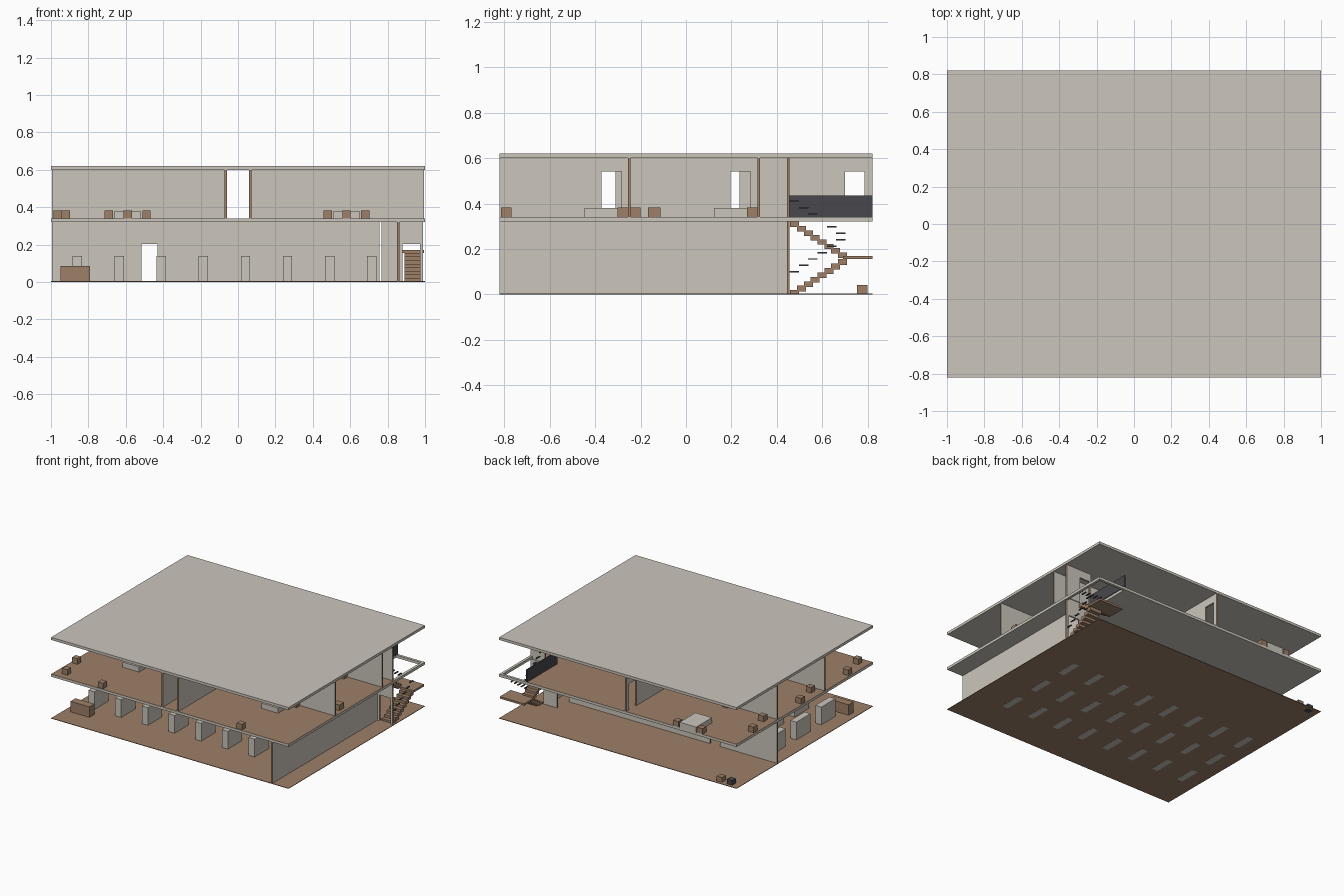
import bpy
import bmesh

cube = bpy.data.objects.get("Cube")
if cube:
    bpy.data.objects.remove(cube, do_unlink=True)


def material(name, rgb):
    m = bpy.data.materials.new(name)
    m.use_nodes = True
    m.diffuse_color = (*rgb, 1)
    m.node_tree.nodes["Principled BSDF"].inputs["Base Color"].default_value = (*rgb, 1)
    return m


PLASTER = material("plaster_beige", (0.60, 0.56, 0.50))
WOOD = material("wood_brown", (0.34, 0.216, 0.138))
DARK = material("dark_metal", (0.065, 0.065, 0.075))


def build(name, boxes, mat, second=None, rule=None):
    """One object from boxes (x0, x1, y0, y1, z0, z1); faces matching rule take the second colour."""
    bm = bmesh.new()
    for x0, x1, y0, y1, z0, z1 in boxes:
        verts = bmesh.ops.create_cube(bm, size=1)["verts"]
        for v in verts:
            v.co.x = x1 if v.co.x > 0 else x0
            v.co.y = y1 if v.co.y > 0 else y0
            v.co.z = z1 if v.co.z > 0 else z0
    bm.normal_update()
    mesh = bpy.data.meshes.new(name)
    mesh.materials.append(mat)
    if second:
        mesh.materials.append(second)
        for f in bm.faces:
            f.material_index = int(rule(f.normal))
    bm.to_mesh(mesh)
    bm.free()
    obj = bpy.data.objects.new(name, mesh)
    bpy.context.collection.objects.link(obj)
    return obj


T = 0.006  # half wall thickness


def wall(name, axis, pos, start, end, z0, z1, doors=(), door_top=0.2):
    """Straight wall along an axis, with door openings and wooden end faces."""
    spans, at = [], start
    for d0, d1 in doors:
        spans += [(at, d0, z0, z1), (d0, d1, z0 + door_top, z1)]
        at = d1
    spans.append((at, end, z0, z1))
    boxes = []
    for a, b, low, high in spans:
        if axis == "x":
            boxes.append((a, b, pos - T, pos + T, low, high))
        else:
            boxes.append((pos - T, pos + T, a, b, low, high))
    build(name, boxes, PLASTER, WOOD, lambda n: abs(getattr(n, axis)) > 0.5)


# Floors and roof
W, D = 1.0, 0.82
LOW, UP, TOP = 0.32, 0.34, 0.60
WELL_X, WELL_Y = 0.77, 0.45
build("ground_floor", [(-W, W, -D, D, 0.001, 0.005)], WOOD)
build("upper_floor", [(-W, W, -D, WELL_Y, LOW, UP), (-W, WELL_X, WELL_Y, D, LOW, UP)],
      PLASTER, WOOD, lambda n: n.z > 0.5)
build("stairwell_frame", [(0.98, W, WELL_Y, D, LOW, UP), (WELL_X, 0.98, D - 0.02, D, LOW, UP)], PLASTER)
build("roof", [(-W, W, -D, D, TOP, 0.62)], PLASTER)

# Ground floor walls
wall("ground_back_wall", "x", 0.32, -0.995, 0.757, 0.002, LOW, [(-0.515, -0.43)])
wall("ground_side_wall", "y", 0.857, -D, WELL_Y - T, 0.002, LOW)
wall("ground_stair_wall", "x", WELL_Y, 0.767, 0.99, 0.002, LOW, [(0.88, 0.972)])

# Upper floor walls
wall("corridor_wall_left", "y", 0.065, -D, 0.326, UP, TOP, [(-0.372, -0.284), (0.196, 0.284)])
wall("corridor_wall_right", "y", -0.065, -D, D, UP, TOP,
     [(-0.395, -0.31), (0.15, 0.236), (0.70, 0.786)])
for label, y in (("front", -0.25), ("rear", 0.32)):
    wall(label + "_room_wall_right", "x", y, -0.995, -0.065 - T, UP, TOP)
    wall(label + "_room_wall_left", "x", y, 0.065 + T, 0.995, UP, TOP)
wall("upper_stair_wall", "x", WELL_Y, WELL_X, 0.99, UP, TOP, [(0.785, 0.87)])

# Shelf blocks in three rows of eight
shelves = []
for y in (-0.45, -0.15, 0.15):
    for i in range(8):
        x = -0.86 + 0.225 * i
        shelves.append((x - 0.025, x + 0.025, y - 0.085, y + 0.085, 0, 0.14))
build("shelves", shelves, PLASTER)


def block(x, y, z, w, h):
    return (x - w / 2, x + w / 2, y - w / 2, y + w / 2, z, z + h)


# Ground floor furniture
build("reception_desk", [(-0.95, -0.79, -0.66, -0.60, 0.005, 0.085)], WOOD)
build("corner_cabinet", [block(-0.84, 0.775, 0.005, 0.045, 0.036)], WOOD)
build("corner_bin", [block(-0.925, 0.775, 0.0, 0.045, 0.04)], DARK)

# Bedrooms: bed, two night stands, a chest opposite and two stools
S, H = 0.045, 0.042
rooms = [("front_right", -0.59, -0.25), ("middle_right", -0.59, 0.32), ("rear_right", -0.59, 0.826),
         ("front_left", 0.58, -0.25), ("middle_left", 0.58, 0.32)]
for label, x, back in rooms:
    head = back - T
    build(label + "_bed", [(x - 0.07, x + 0.07, head - 0.19, head, UP, UP + 0.04)], PLASTER)
    build(label + "_night_stands",
          [block(x + s * 0.101, head - S / 2, UP, S, H) for s in (-1, 1)], WOOD)
    chest_y = {-0.25: -0.79, 0.32: -0.222, 0.826: 0.35}[back]
    build(label + "_chest", [block(x, chest_y, UP, S, H)], WOOD)
    if x < 0:
        build(label + "_stools", [block(-0.92, chest_y + 0.04, UP, S, H),
                                  block(-0.965, chest_y + 0.225, UP, S, H)], WOOD)
build("middle_left_stool", [block(0.945, -0.14, UP, 0.055, H)], WOOD)

# Stairs: two flights around a landing, with stepped handrails
N = 8
RUN, RISE = 0.24 / N, 0.155 / N
lower, upper = [], []
for i in range(N):
    y = 0.458 + i * RUN
    z = i * RISE
    lower.append((0.89, 0.985, y, y + RUN + 0.01, max(z - 0.006, 0.005), z + RISE))
    z = LOW - i * RISE
    upper.append((0.79, 0.88, y, y + RUN + 0.01, z - RISE - 0.004, z))
build("lower_stair_flight", lower, WOOD)
build("upper_stair_flight", upper, WOOD)
build("stair_landing", [(0.79, 0.995, 0.69, D, 0.155, 0.17)], WOOD)
rails = []
for i in range(6):
    y = 0.455 + i * 0.041
    for x, z in ((0.983, 0.10 + i * 0.028), (0.885, 0.41 - i * 0.028)):
        rails.append((x - 0.005, x + 0.005, y, y + 0.042, z - 0.003, z + 0.003))
build("stair_handrails", rails, DARK)
build("stairwell_railing", [(WELL_X - 0.004, WELL_X + 0.004, WELL_Y + T, D, UP, 0.435)], DARK)
